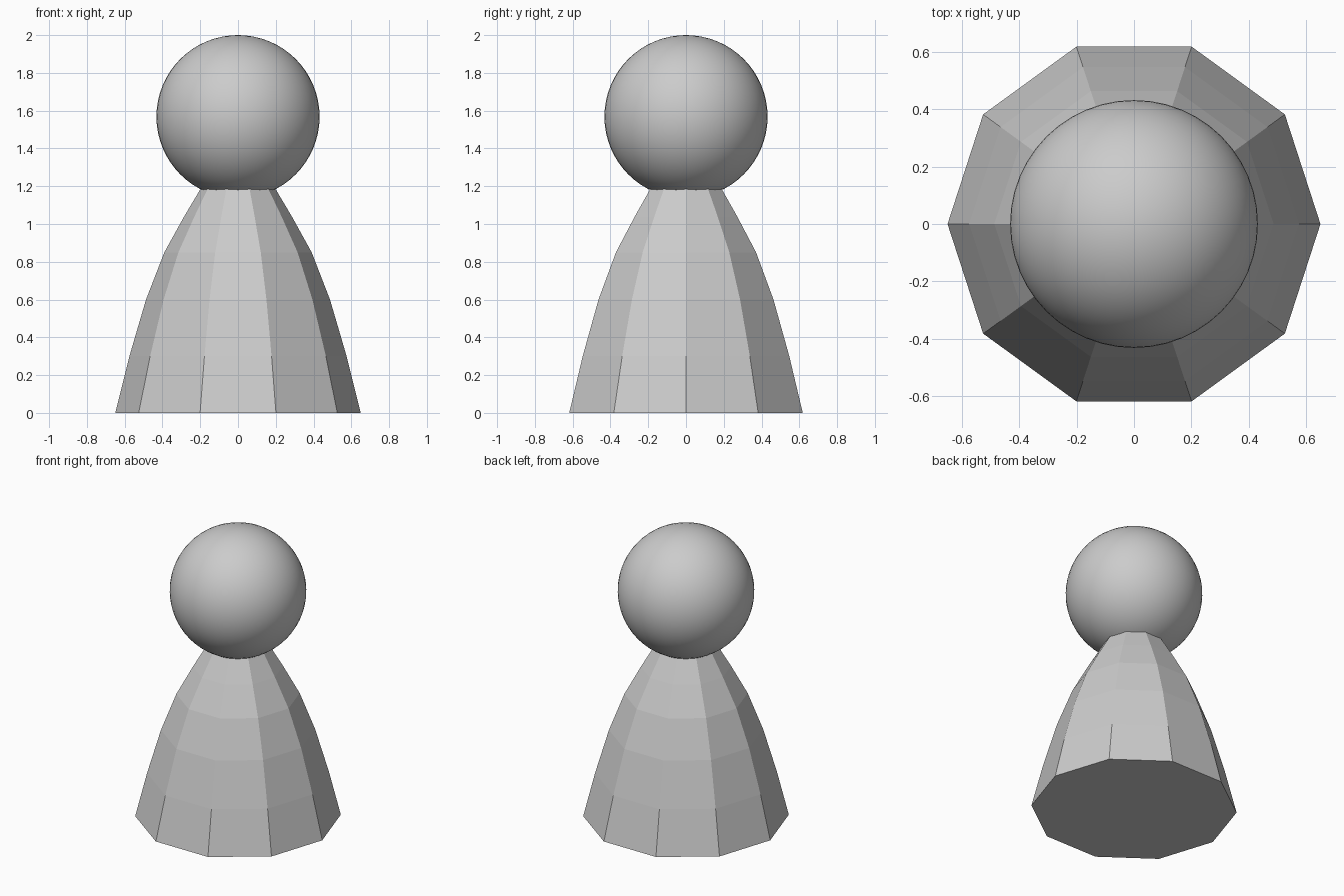
import bpy, bmesh, math

default = bpy.data.objects.get("Cube")
if default:
    bpy.data.objects.remove(default, do_unlink=True)

# Single plain grey
grey = bpy.data.materials.new("plain_grey")
grey.use_nodes = True
colour = (0.6, 0.6, 0.6, 1)
grey.diffuse_color = colour
grey.node_tree.nodes["Principled BSDF"].inputs["Base Color"].default_value = colour


def add_part(name, bm):
    bmesh.ops.recalc_face_normals(bm, faces=bm.faces[:])
    mesh = bpy.data.meshes.new(name)
    bm.to_mesh(mesh)
    bm.free()
    mesh.materials.append(grey)
    part = bpy.data.objects.new(name, mesh)
    bpy.context.collection.objects.link(part)
    return part


# Body: ten-sided flared skirt, flat faces
SIDES = 10
profile = [(0.65, 0), (0.575, 0.3), (0.487, 0.6), (0.39, 0.85), (0.285, 1.04), (0.19, 1.2)]
bm = bmesh.new()
rings = []
for radius, z in profile:
    angles = [2 * math.pi * i / SIDES for i in range(SIDES)]
    rings.append([bm.verts.new((radius * math.cos(a), radius * math.sin(a), z)) for a in angles])
for low, high in zip(rings, rings[1:]):
    for i in range(SIDES):
        j = (i + 1) % SIDES
        bm.faces.new((low[i], low[j], high[j], high[i]))
bm.faces.new(rings[0])
bm.faces.new(rings[-1])
add_part("body", bm)

# Head: smooth ball resting in the neck
bm = bmesh.new()
bmesh.ops.create_uvsphere(bm, u_segments=48, v_segments=32, radius=0.432)
for face in bm.faces:
    face.smooth = True
head = add_part("head", bm)
head.location.z = 2 - 0.432
